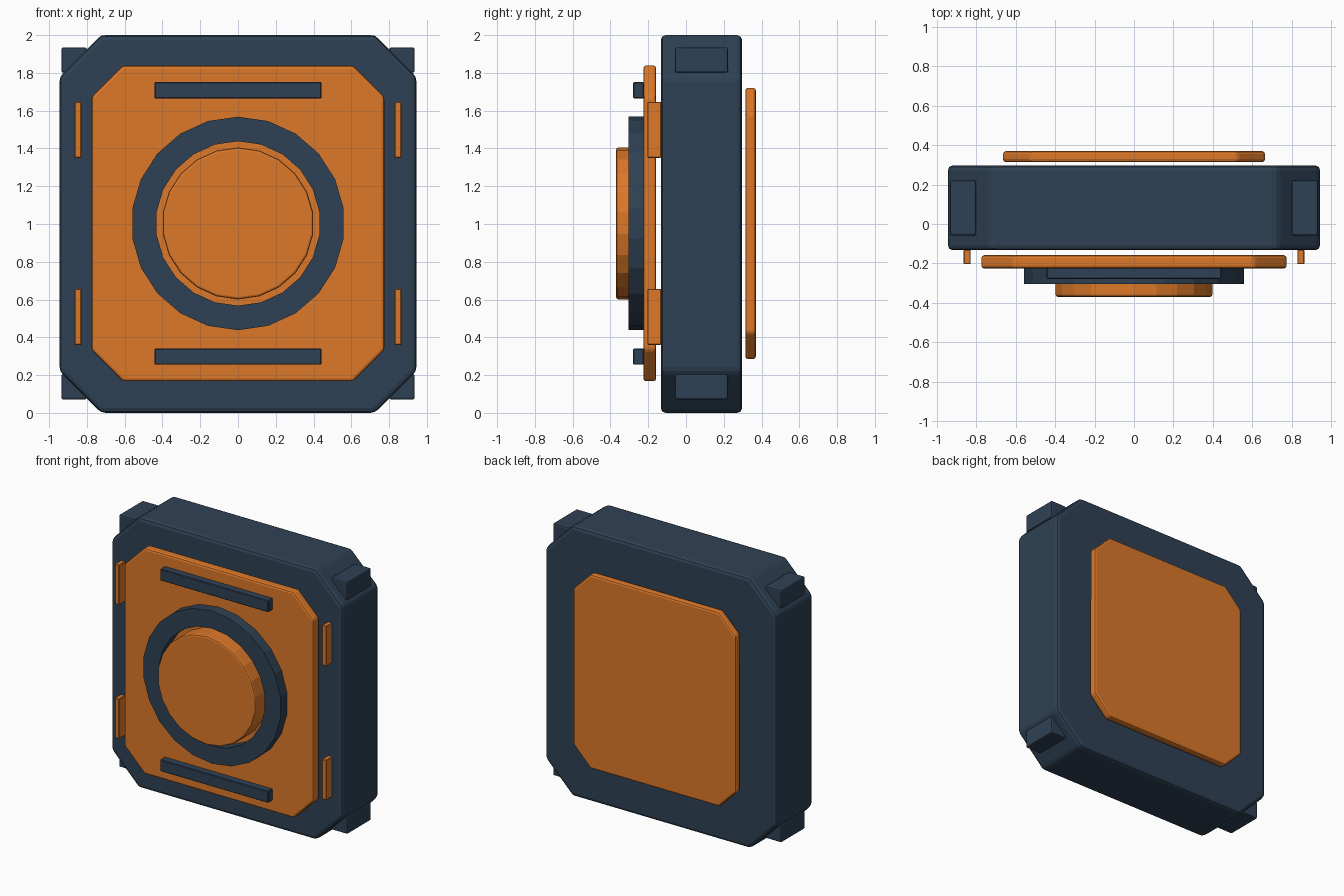
import bpy, bmesh, math

if "Cube" in bpy.data.objects:
    bpy.data.objects.remove(bpy.data.objects["Cube"])

CZ = 1.003  # height of the panel centre


def material(name, color):
    m = bpy.data.materials.new(name)
    m.diffuse_color = color
    m.use_nodes = True
    m.node_tree.nodes["Principled BSDF"].inputs["Base Color"].default_value = m.diffuse_color
    return m


NAVY = material("navy", (0.028, 0.053, 0.089, 1))
ORANGE = material("orange", (0.72, 0.19, 0.022, 1))


def prism(name, loops, y0, y1, mat, bevel=0.0, segments=2):
    """Extrude an (x, z) outline from y0 to y1; a second loop makes a hole."""
    bm = bmesh.new()
    rings = [[[bm.verts.new((x, y, z)) for x, z in loop] for y in (y0, y1)] for loop in loops]
    n = len(loops[0])
    for front, back in rings:
        for i in range(n):
            j = (i + 1) % n
            bm.faces.new((front[i], front[j], back[j], back[i]))
    for side in (0, 1):
        if len(rings) == 1:
            bm.faces.new(rings[0][side])
        else:
            a, b = rings[0][side], rings[1][side]
            for i in range(n):
                j = (i + 1) % n
                bm.faces.new((a[i], a[j], b[j], b[i]))
    bmesh.ops.recalc_face_normals(bm, faces=bm.faces)
    me = bpy.data.meshes.new(name)
    bm.to_mesh(me)
    bm.free()
    me.materials.append(mat)
    ob = bpy.data.objects.new(name, me)
    bpy.context.collection.objects.link(ob)
    if bevel:
        mod = ob.modifiers.new("Bevel", 'BEVEL')
        mod.width, mod.segments = bevel, segments
        mod.limit_method = 'ANGLE'
        mod.angle_limit = math.radians(30)
    return ob


def octagon(hx, z0, z1, c):
    return [(hx, z0 + c), (hx, z1 - c), (hx - c, z1), (c - hx, z1),
            (-hx, z1 - c), (-hx, z0 + c), (c - hx, z0), (hx - c, z0)]


def rect(x0, x1, z0, z1):
    return [(x0, z0), (x1, z0), (x1, z1), (x0, z1)]


def circle(r, n=22):
    return [(r * math.sin(2 * math.pi * i / n), CZ + r * math.cos(2 * math.pi * i / n))
            for i in range(n)]


# Main body and the two cover plates
prism("body", [octagon(0.945, 0.0, 2.0, 0.22)], -0.133, 0.297, NAVY, 0.025)
prism("front_plate", [octagon(0.775, 0.168, 1.839, 0.165)], -0.226, -0.158, ORANGE, 0.015)
prism("back_plate", [octagon(0.665, 0.285, 1.721, 0.14)], 0.314, 0.37, ORANGE, 0.015)

# Round emblem: open ring with a raised disc inside
prism("ring", [circle(0.565), circle(0.435)], -0.304, -0.222, NAVY)
prism("centre_disc", [circle(0.402)], -0.37, -0.222, ORANGE, 0.012)

# Horizontal bars above and below the ring
for label, z in (("upper", 1.708), ("lower", 0.298)):
    prism(label + "_bar", [rect(-0.443, 0.443, z - 0.043, z + 0.043)], -0.28, -0.222, NAVY, 0.005, 1)

# Corner blocks and slim side tabs, mirrored left/right and up/down
for side, s in (("right", 1), ("left", -1)):
    for level, t in (("upper", 1), ("lower", -1)):
        x, z = s * 0.868, CZ + t * 0.865
        prism(f"{level}_{side}_corner_block",
              [rect(x - 0.067, x + 0.067, z - 0.067, z + 0.067)], -0.058, 0.222, NAVY, 0.01)
        x, z = s * 0.847, CZ + t * 0.495
        prism(f"{level}_{side}_tab",
              [rect(x - 0.018, x + 0.018, z - 0.148, z + 0.148)], -0.204, -0.131, ORANGE, 0.004, 1)
